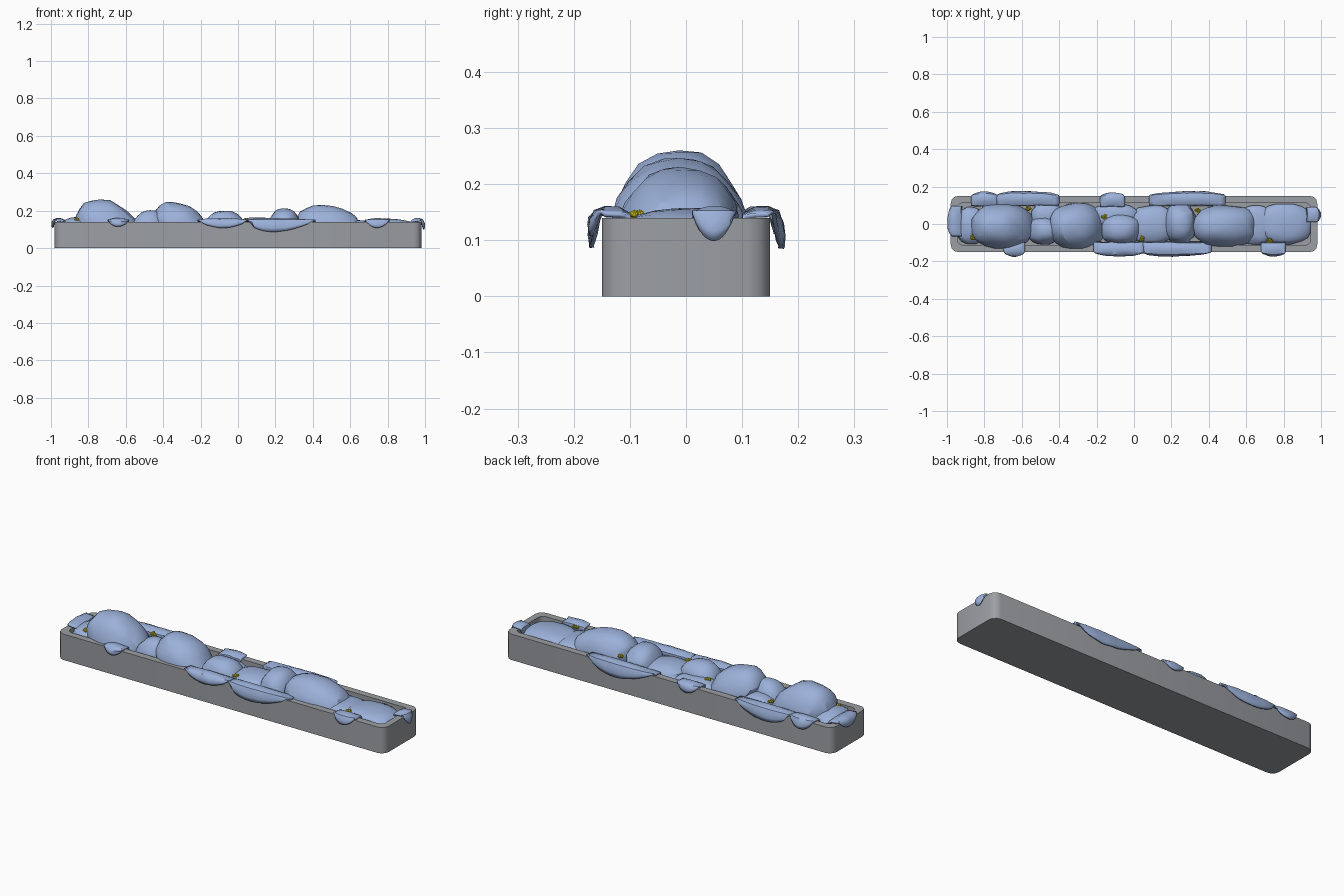
import bpy, bmesh, math, random
from mathutils import Vector, noise

if "Cube" in bpy.data.objects:
    bpy.data.objects.remove(bpy.data.objects["Cube"])

random.seed(4)


def material(name, rgb):
    m = bpy.data.materials.new(name)
    m.diffuse_color = (*rgb, 1)
    m.use_nodes = True
    m.node_tree.nodes["Principled BSDF"].inputs["Base Color"].default_value = m.diffuse_color
    return m


STONE = material("grey stone", (0.33, 0.345, 0.37))
LEAF = material("blue foliage", (0.33, 0.44, 0.70))
YELLOW = material("yellow blossom", (0.70, 0.60, 0.01))


def finish(bm, name, mat, angle=None):
    bmesh.ops.recalc_face_normals(bm, faces=bm.faces[:])
    me = bpy.data.meshes.new(name)
    bm.to_mesh(me)
    bm.free()
    me.materials.append(mat)
    ob = bpy.data.objects.new(name, me)
    bpy.context.collection.objects.link(ob)
    if angle:
        bpy.ops.object.select_all(action='DESELECT')
        ob.select_set(True)
        bpy.context.view_layer.objects.active = ob
        bpy.ops.object.shade_smooth_by_angle(angle=math.radians(angle))
    return ob


# Trough: rounded-corner outlines joined from the base, over the rim, to the floor
def outline(hx, hy, r):
    pts = []
    for i, (sx, sy) in enumerate([(1, 1), (-1, 1), (-1, -1), (1, -1)]):
        for k in range(4):
            a = math.pi / 2 * (i + k / 3)
            pts.append((sx * (hx - r) + r * math.cos(a), sy * (hy - r) + r * math.sin(a)))
    return pts


bm = bmesh.new()
rings = []
for hx, hy, r, z in [(0.98, 0.15, 0.04, 0), (0.98, 0.15, 0.04, 0.14),
                     (0.945, 0.113, 0.03, 0.14), (0.945, 0.113, 0.03, 0.10)]:
    rings.append([bm.verts.new((x, y, z)) for x, y in outline(hx, hy, r)])
for a, b in zip(rings, rings[1:]):
    for i in range(len(a)):
        j = (i + 1) % len(a)
        bm.faces.new((a[i], a[j], b[j], b[i]))
bm.faces.new(rings[0])
bm.faces.new(rings[-1])
finish(bm, "trough", STONE, 35)


# Foliage mounds: lumpy domes with a squarish footprint and an off-centre peak
def mound(name, x0, x1, y0, y1, top, peak):
    base = 0.115
    bm = bmesh.new()
    bmesh.ops.create_icosphere(bm, subdivisions=3, radius=1)
    for v in bm.verts:
        d = v.co.copy()
        n = noise.noise(d * 2.2 + Vector((x0 * 9, y0 * 5, 3)))
        h = max(d.z, -0.2)
        square = lambda t: math.copysign(abs(t) ** 0.82, t)
        s = 1 + 0.09 * n
        up = max(h, 0) ** 1.15
        x = (x0 + x1) / 2 + square(d.x) * s * (x1 - x0) / 2
        x += (peak - (x0 + x1) / 2) * up
        y = (y0 + y1) / 2 + square(d.y) * s * (y1 - y0) / 2
        z = base + (h if h < 0 else up) * (top - base) * (1 + 0.05 * n)
        v.co = (x, y, max(z, 0.1))
    finish(bm, name, LEAF, 24)


mounds = [
    (-0.87, -0.54, -0.135, 0.11, 0.258, -0.74), (-0.57, -0.40, -0.11, 0.04, 0.202, -0.47),
    (-0.44, -0.16, -0.135, 0.11, 0.246, -0.35), (-0.18, 0.04, -0.11, 0.055, 0.200, -0.07),
    (0.16, 0.33, -0.105, 0.11, 0.214, 0.25), (0.32, 0.67, -0.12, 0.10, 0.230, 0.45),
    (0.67, 0.95, -0.11, 0.11, 0.158, 0.80), (-0.02, 0.22, -0.11, 0.10, 0.165, 0.10),
    (-0.95, -0.80, -0.11, 0.09, 0.165, -0.87), (-0.55, -0.38, -0.02, 0.11, 0.155, -0.47),
    (-0.22, 0.02, -0.02, 0.11, 0.150, -0.10), (0.55, 0.75, -0.11, 0.10, 0.150, 0.65),
]
for i, m in enumerate(mounds):
    mound(f"foliage_mound_{i + 1}", *m)


# Drapes: leafy sheets that arch over the rim and hang down to a pointed scallop
def drape(name, centre, angle, width, drop, edge, skew):
    NU, PROFILE = 14, [(-0.05, 0.120), (-0.046, 0.146), (-0.028, 0.156), (-0.005, 0.157),
                       (0.012, 0.149), (0.020, 0.135), (0.022, 0.11), (0.020, 0.09)]
    bm = bmesh.new()
    grid = []
    for i in range(NU + 1):
        t = i / NU
        env = math.sin(math.pi * t ** skew) ** 0.65 if 0 < t < 1 else 0.0
        row = []
        for k, (o, z) in enumerate(PROFILE):
            if k >= 4:  # hanging part follows the scallop
                f = (k - 4) / 3
                low = 0.146 - (0.146 - drop) * env
                z = 0.150 + (low - 0.150) * f
                o = -0.004 + (o + 0.004) * (0.35 + 0.65 * env)
            elif k > 0:
                z = 0.141 + (z - 0.141) * (0.25 + 0.75 * env)
            wob = 0.004 * noise.noise(Vector((t * width * 18 + centre * 7, k * 0.5, angle)))
            x = (t - 0.5) * width * (1 - 0.12 * max(0, k - 4) / 3)
            row.append(bm.verts.new((x, -(edge + o + wob), z + wob * 0.6)))
        grid.append(row)
    for a, b in zip(grid, grid[1:]):
        for k in range(len(PROFILE) - 1):
            bm.faces.new((a[k], a[k + 1], b[k + 1], b[k]))
    c, s = math.cos(angle), math.sin(angle)
    for v in bm.verts:
        x, y = v.co.x, v.co.y
        if abs(c) > 0.5:
            v.co.x, v.co.y = centre + x, y * c
        else:
            v.co.x, v.co.y = -y * s, centre + x
    ob = finish(bm, name, LEAF, 40)
    sol = ob.modifiers.new("thickness", 'SOLIDIFY')
    sol.thickness = 0.008
    sol.offset = 0


P = math.pi
drapes = [  # centre, direction, width, lowest z, rim edge, skew
    (-0.64, 0, 0.11, 0.115, 0.148, 1), (-0.08, 0, 0.27, 0.108, 0.148, 1),
    (0.23, 0, 0.37, 0.087, 0.148, 0.7), (0.745, 0, 0.13, 0.108, 0.148, 1),
    (-0.80, P, 0.14, 0.100, 0.148, 1), (-0.57, P, 0.34, 0.088, 0.150, 0.8),
    (-0.115, P, 0.13, 0.112, 0.143, 1), (0.285, P, 0.41, 0.085, 0.150, 1.2),
    (0.015, -P / 2, 0.16, 0.110, 0.972, 1), (0.05, P / 2, 0.075, 0.100, 0.974, 1),
]
for i, d in enumerate(drapes):
    drape(f"hanging_foliage_{i + 1}", *d)


# Blossoms: little clusters of faceted petals
blossoms = [(-0.86, -0.07, 0.156), (-0.565, 0.085, 0.152), (-0.16, 0.04, 0.150),
            (0.04, -0.078, 0.150), (0.34, 0.07, 0.150), (0.725, -0.092, 0.146)]
for i, (x, y, z) in enumerate(blossoms):
    bm = bmesh.new()
    for k in range(5):
        a = k * 2 * P / 5 + i
        r = 0.010 if k else 0
        res = bmesh.ops.create_icosphere(bm, subdivisions=1, radius=0.008)
        bmesh.ops.translate(bm, verts=res["verts"],
                            vec=(x + r * math.cos(a), y + r * math.sin(a),
                                 z + random.uniform(-0.004, 0.004)))
    finish(bm, f"blossom_{i + 1}", YELLOW)
